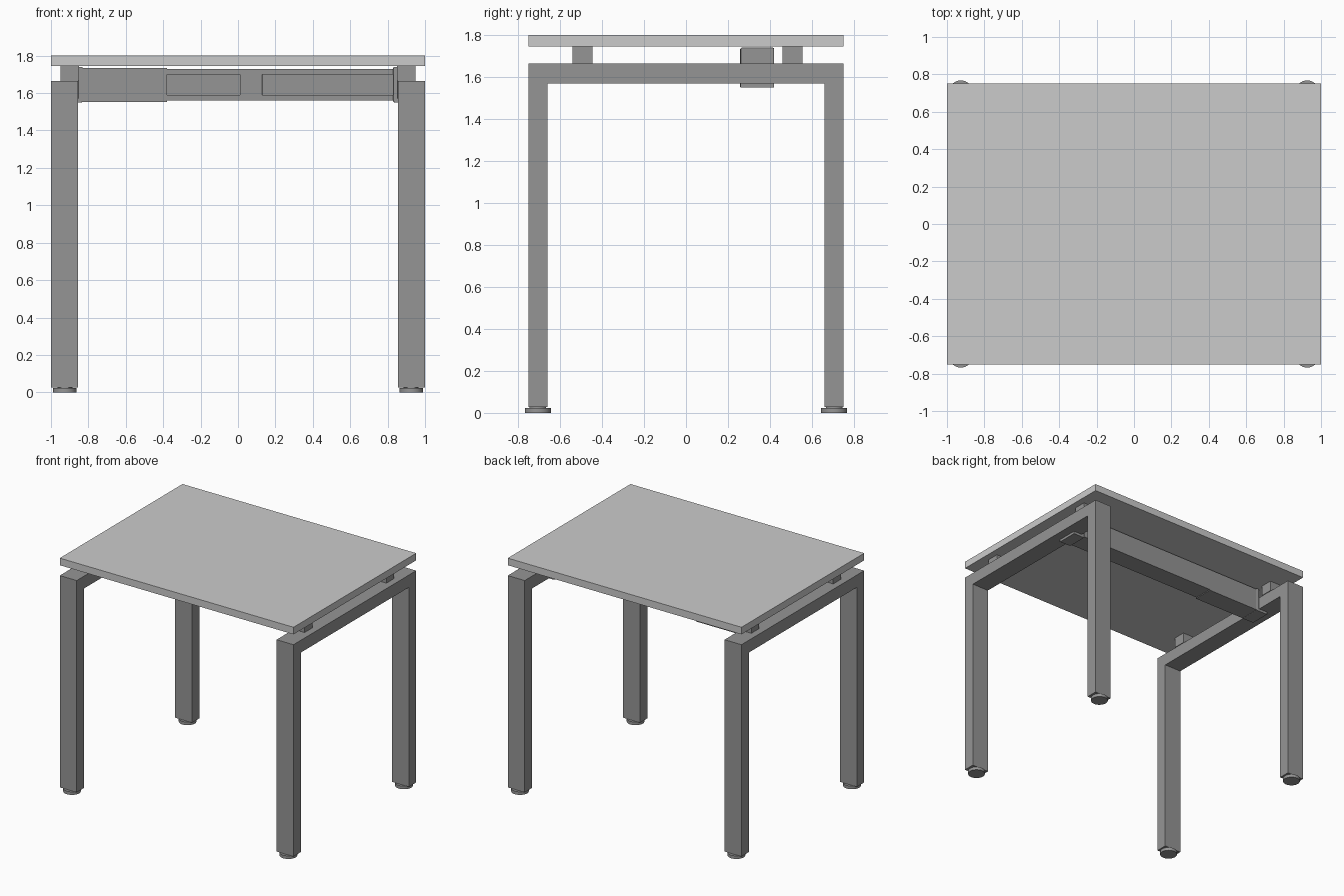
import bpy, bmesh
from math import pi, cos, sin

if "Cube" in bpy.data.objects:
    bpy.data.objects.remove(bpy.data.objects["Cube"])

dark = bpy.data.materials.new("dark_metal")
dark.diffuse_color = (0.3, 0.3, 0.3, 1)
dark.use_nodes = True
dark.node_tree.nodes["Principled BSDF"].inputs["Base Color"].default_value = dark.diffuse_color


def finish(name, bm, mat=dark):
    bmesh.ops.recalc_face_normals(bm, faces=bm.faces)
    me = bpy.data.meshes.new(name)
    bm.to_mesh(me)
    bm.free()
    ob = bpy.data.objects.new(name, me)
    bpy.context.collection.objects.link(ob)
    if mat:
        me.materials.append(mat)
    return ob


def extrude_x(name, profile, x0, x1, mat=dark):
    """Extrude a closed (y, z) profile along x."""
    bm = bmesh.new()
    face = bm.faces.new([bm.verts.new((x0, y, z)) for y, z in profile])
    ext = bmesh.ops.extrude_face_region(bm, geom=[face])["geom"]
    bmesh.ops.translate(bm, vec=(x1 - x0, 0, 0),
                        verts=[v for v in ext if isinstance(v, bmesh.types.BMVert)])
    return finish(name, bm, mat)


def box(name, x, y, z, mat=dark):
    return extrude_x(name, [(y[0], z[0]), (y[1], z[0]), (y[1], z[1]), (y[0], z[1])], *x, mat)


def bevel(ob, width, segments=2):
    m = ob.modifiers.new("bevel", "BEVEL")
    m.width, m.segments = width, segments


# Table top
box("table_top", (-1, 1), (-0.75, 0.75), (1.745, 1.8), None)

# Side frames, feet, spacers and tray brackets on both sides
for s, side in ((-1, "left"), (1, "right")):
    frame = [(-0.75, 0.027), (-0.75, 1.665), (0.75, 1.665), (0.75, 0.027),
             (0.66, 0.027), (0.66, 1.57), (-0.66, 1.57), (-0.66, 0.027)]
    extrude_x(side + "_leg_frame", frame, s * 0.855, s)

    for y0, end in ((-0.706, "front"), (0.706, "back")):
        bm = bmesh.new()
        for r, z0, z1 in ((0.062, 0, 0.024), (0.04, 0.024, 0.03)):
            ring = [bm.verts.new((s * 0.926 + r * cos(a), y0 + r * sin(a), z0))
                    for a in (i * pi / 16 for i in range(32))]
            ext = bmesh.ops.extrude_face_region(bm, geom=[bm.faces.new(ring)])["geom"]
            bmesh.ops.translate(bm, vec=(0, 0, z1 - z0),
                                verts=[v for v in ext if isinstance(v, bmesh.types.BMVert)])
        foot = finish(f"{end}_{side}_foot", bm)
        bpy.context.view_layer.objects.active = foot
        foot.select_set(True)
        bpy.ops.object.shade_smooth_by_angle()
        foot.select_set(False)

    for y, end in (((-0.54, -0.445), "front"), ((0.46, 0.555), "back")):
        box(f"{end}_{side}_spacer", (s * 0.85, s * 0.948), y, (1.665, 1.745))

    # Bracket: end plate hooked under the rail
    bevel(box(side + "_tray_end_plate", (s * 0.83, s * 0.855), (0.26, 0.42), (1.55, 1.74)), 0.006)
    box(side + "_tray_hook", (s * 0.84, s * 0.93), (0.26, 0.42), (1.55, 1.57))

# Cable tray: lipped C channel, open to the front
tray = [(0.265, 1.59), (0.265, 1.56), (0.418, 1.56), (0.418, 1.73), (0.265, 1.73), (0.265, 1.70),
        (0.273, 1.70), (0.273, 1.722), (0.41, 1.722), (0.41, 1.568), (0.273, 1.568), (0.273, 1.59)]
extrude_x("cable_tray", tray, -0.83, 0.83)

# Sliding sleeve closing the left part of the tray
box("tray_front_cover", (-0.845, -0.38), (0.258, 0.264), (1.555, 1.735))
box("tray_bottom_cover", (-0.845, -0.38), (0.258, 0.42), (1.553, 1.559))

# Clip plate across the opening with its small fastener
bevel(box("tray_clip", (0.01, 0.13), (0.266, 0.274), (1.585, 1.705)), 0.003)
bpy.ops.mesh.primitive_cylinder_add(vertices=16, radius=0.013, depth=0.008,
                                    location=(0.07, 0.264, 1.64), rotation=(pi / 2, 0, 0))
screw = bpy.context.object
screw.name = "clip_fastener"
screw.data.materials.append(dark)
bpy.ops.object.shade_smooth_by_angle()
